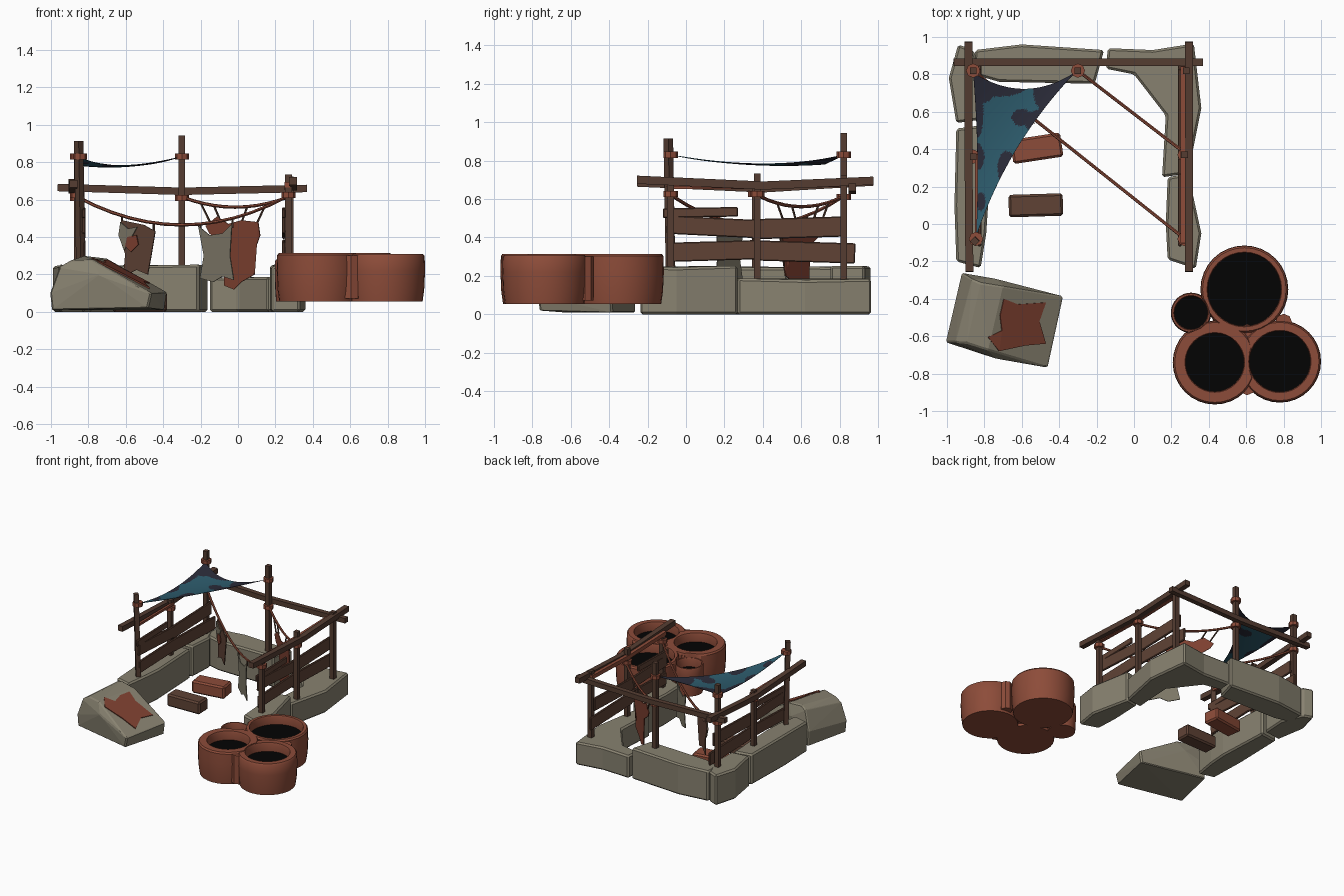
import bpy, bmesh, math, random
from mathutils import Vector, Matrix

if "Cube" in bpy.data.objects:
    bpy.data.objects.remove(bpy.data.objects["Cube"])
random.seed(4)

def mat(name, c):
    m = bpy.data.materials.new(name)
    m.diffuse_color = (*c, 1)
    m.use_nodes = True
    m.node_tree.nodes["Principled BSDF"].inputs["Base Color"].default_value = m.diffuse_color
    return m

STONE = mat("stone", (0.245, 0.222, 0.162))
WOOD = mat("plank wood", (0.115, 0.055, 0.036))
DARK = mat("post wood", (0.09, 0.046, 0.031))
CLAY = mat("clay", (0.265, 0.072, 0.041))
BLACK = mat("black liquid", (0.001, 0.001, 0.001))
BLUE = mat("blue cloth", (0.026, 0.105, 0.15))
NAVY = mat("navy cloth", (0.023, 0.024, 0.04))
HIDE = mat("red hide", (0.21, 0.052, 0.03))
GREY = mat("grey hide", (0.205, 0.185, 0.135))

def finish(name, bm, *mats, bevel=0, solid=0, smooth=False):
    bmesh.ops.recalc_face_normals(bm, faces=bm.faces)
    me = bpy.data.meshes.new(name)
    bm.to_mesh(me)
    bm.free()
    for m in mats:
        me.materials.append(m)
    ob = bpy.data.objects.new(name, me)
    bpy.context.collection.objects.link(ob)
    if smooth:
        bpy.ops.object.select_all(action='DESELECT')
        ob.select_set(True)
        bpy.context.view_layer.objects.active = ob
        bpy.ops.object.shade_smooth_by_angle(angle=math.radians(35))
    if solid:
        ob.modifiers.new("solid", 'SOLIDIFY').thickness = solid
    if bevel:
        b = ob.modifiers.new("bevel", 'BEVEL')
        b.width, b.segments = bevel, 1
    return ob

def rod(name, pts, r, m, sides=4):
    bm = bmesh.new()
    for a, b in zip(pts, pts[1:]):
        a, b = Vector(a), Vector(b)
        q = (b - a).to_track_quat('Z', 'Y').to_matrix().to_4x4()
        bmesh.ops.create_cone(bm, cap_ends=True, segments=sides, radius1=r, radius2=r,
                              depth=(b - a).length + r * 0.3,
                              matrix=Matrix.Translation((a + b) / 2) @ q @ Matrix.Rotation(math.pi / 4, 4, 'Z'))
    return finish(name, bm, m)

def box(name, loc, size, m, rot=(0, 0, 0), bevel=0):
    bm = bmesh.new()
    bmesh.ops.create_cube(bm, size=1)
    for v in bm.verts:
        v.co = Vector([c * s for c, s in zip(v.co, size)])
    ob = finish(name, bm, m, bevel=bevel)
    ob.location, ob.rotation_euler = loc, rot
    return ob

def prism(name, outline, z0, z1, m, bevel=0.012):
    bm = bmesh.new()
    lo = [bm.verts.new((x, y, z0)) for x, y in outline]
    hi = [bm.verts.new((x, y, z1 + random.uniform(-0.008, 0.004))) for x, y in outline]
    bm.faces.new(lo)
    bm.faces.new(hi)
    n = len(lo)
    for i in range(n):
        bm.faces.new((lo[i], lo[(i + 1) % n], hi[(i + 1) % n], hi[i]))
    return finish(name, bm, m, bevel=bevel)

# Stone footing in a U shape
prism("left_front_stone", [(-.95, -.20), (-.82, -.235), (-.79, -.05), (-.78, .1), (-.80, .53), (-.95, .51), (-.96, .1)], 0, .25, STONE)
prism("left_back_stone", [(-.95, .54), (-.80, .56), (-.79, .76), (-.86, .93), (-.94, .96), (-.99, .78)], 0, .25, STONE)
prism("back_stone", [(-.86, .80), (-.72, .76), (-.21, .75), (-.19, .82), (-.16, .93), (-.60, .96), (-.85, .93)], 0, .25, STONE)
prism("back_right_stone", [(-.15, .83), (.0, .80), (.17, .58), (.15, .25), (.29, .27), (.36, .62), (.32, .965),
                           (.1, .93), (-.14, .94)], 0, .185, STONE)
prism("right_front_stone", [(.18, -.19), (.33, -.24), (.36, -.05), (.29, .27), (.18, .25), (.17, 0)], 0, .25, STONE)

# Posts
for n, x, y, z0, z1, lean in [("left_front", -.84, -.08, .2, .91, -.012), ("left_mid", -.86, .36, .2, .69, 0),
                              ("left_back", -.86, .82, .2, .91, 0), ("back", -.30, .82, .2, .94, 0),
                              ("right_front", .27, -.08, .2, .69, 0), ("right_mid", .27, .37, .15, .73, 0),
                              ("right_back", .28, .82, .15, .72, 0)]:
    rod(n + "_post", [(x, y, z0), (x + lean, y + lean, z1)], .025, DARK)

# Sagging top beams
rod("left_beam", [(-.88, -.25, .685), (-.885, .4, .655), (-.885, .97, .69)], .03, DARK)
rod("right_beam", [(.295, -.25, .70), (.295, .4, .67), (.295, .97, .695)], .03, DARK)
rod("back_beam", [(-.96, .865, .665), (-.3, .865, .645), (.365, .865, .66)], .028, DARK)
rod("right_red_rail", [(.263, -.1, .68), (.263, .37, .668), (.265, .84, .68)], .022, CLAY)
rod("left_red_rail", [(-.84, -.08, .66), (-.842, .37, .66)], .013, CLAY)

# Rope wraps on the posts
for i, (x, y, z) in enumerate([(-.845, -.08, .83), (-.86, .82, .83), (-.30, .82, .83), (.27, -.08, .625),
                               (.27, .37, .625), (-.86, .36, .625), (-.86, .82, .61), (-.3, .82, .61)]):
    rod(f"rope_wrap_{i}", [(x, y, z - .01), (x, y, z + .01)], .038, CLAY, 8)

# Wall planks on the inside of the side posts
for side, x in (("left", -.825), ("right", .245)):
    for i, (y0, y1, z, h, t) in enumerate([(-.09, .39, .33, .10, .03), (.35, .88, .325, .105, -.03), (-.10, .38, .455, .095, -.05),
                                           (.34, .83, .45, .105, .03), (-.12, .27, .53, .05, .02)]):
        box(f"{side}_plank_{i}", (x, (y0 + y1) / 2, z), (.018, y1 - y0, h), WOOD, (t, 0, 0), .005)

# Low benches inside
box("front_bench", (-.525, .10, .05), (.29, .12, .10), WOOD, (0, 0, .03), .012)
box("back_bench", (-.52, .405, .055), (.27, .13, .10), CLAY, (0, 0, .15), .012)

# Sagging drying lines
def line_y(k, x):
    return .82 - .795 * (x + .86) if k == 1 else .82 - .77 * (x + .3)

def line_pt(k, x):
    a, b, sag = (-.86, .26, .15) if k == 1 else (-.3, .27, .055)
    t = (x - a) / (b - a)
    return (x, line_y(k, x), .615 - sag * 4 * t * (1 - t))

rod("long_line", [line_pt(1, -.86 + 1.12 * i / 12) for i in range(13)], .009, CLAY, 6)
rod("short_line", [line_pt(2, -.3 + .57 * i / 10) for i in range(11)], .009, CLAY, 6)

# Hides hung on the lines (outlines in x, z)
def hide(name, k, outline, m, off=0.0):
    bm = bmesh.new()
    bm.faces.new([bm.verts.new((x - off, line_y(k, x) - off, z)) for x, z in outline])
    bmesh.ops.triangulate(bm, faces=bm.faces)
    finish(name, bm, m, solid=.006)

hide("brown_hide", 1, [(-.62, .49), (-.58, .45), (-.50, .465), (-.44, .43), (-.46, .31), (-.48, .20), (-.54, .225),
                       (-.61, .19), (-.60, .31), (-.635, .41)], WOOD)
hide("brown_hide_corner", 1, [(-.62, .48), (-.58, .445), (-.53, .455), (-.56, .40), (-.60, .33), (-.63, .41)], GREY, .006)
hide("brown_hide_spot", 1, [(-.58, .40), (-.53, .41), (-.52, .36), (-.56, .32), (-.59, .35)], HIDE, .01)
hide("grey_hide", 1, [(-.21, .46), (-.15, .41), (-.08, .42), (-.03, .47), (-.04, .30), (-.02, .17), (-.08, .19),
                      (-.13, .16), (-.20, .18), (-.18, .30)], GREY)
hide("red_hide", 2, [(-.17, .46), (-.11, .51), (-.05, .47), (.02, .49), (.11, .48), (.12, .41), (.07, .28), (.09, .20),
                     (.02, .16), (-.02, .12), (-.07, .14), (-.07, .24), (-.08, .36), (-.15, .42)], HIDE)
for i, (x0, x1, z) in enumerate([(-.20, -.15, .48), (-.13, -.10, .50), (.05, .02, .48), (.15, .10, .47)]):
    rod(f"hide_string_{i}", [line_pt(2, x0), (x1, line_y(2, x1), z)], .006, DARK, 5)
for i, (x, z) in enumerate([(-.62, .48), (-.45, .43), (-.20, .45), (-.03, .46)]):
    rod(f"hide_tie_{i}", [line_pt(1, x), (x, line_y(1, x), z - .01)], .006, DARK, 5)

# Triangular awning with concave edges and a blotched pattern
A, B, C = Vector((-.86, .81, .825)), Vector((-.31, .815, .83)), Vector((-.845, -.07, .83))
N = 56
bm = bmesh.new()
grid = {}
for i in range(N + 1):
    for j in range(N + 1 - i):
        a, b = i / N, j / N
        c = 1 - a - b
        p = A * a + B * b + C * c
        p += Vector((0, -.09, 0)) * 4 * a * b * (1 - c) + Vector((-.05, .03, 0)) * 4 * b * c * (1 - a)
        p += Vector((.015, 0, 0)) * 4 * a * c * (1 - b)
        p.z -= .06 * (1 - a ** 3 - b ** 3 - c ** 3)
        grid[i, j] = bm.verts.new(p)
for i in range(N):
    for j in range(N - i):
        bm.faces.new((grid[i, j], grid[i + 1, j], grid[i, j + 1]))
        if i + j < N - 1:
            bm.faces.new((grid[i + 1, j], grid[i + 1, j + 1], grid[i, j + 1]))
# navy blots as ellipses (x, y, radius x, radius y)
blots = [(-.84, .74, .11, .10), (-.72, .76, .16, .08), (-.40, .72, .14, .16), (-.60, .57, .055, .045), (-.50, .55, .09, .06),
         (-.84, .60, .035, .14), (-.68, .30, .05, .09), (-.84, .36, .04, .07), (-.82, .12, .025, .05)]
for f in bm.faces:
    p = f.calc_center_median()
    f.material_index = int(any(((p.x - x) / rx) ** 2 + ((p.y - y) / ry) ** 2 < 1 for x, y, rx, ry in blots))
finish("awning", bm, BLUE, NAVY, solid=.003)

# Boulder with a stretched hide on its slope
R = Matrix.Translation((-.69, -.51, 0)) @ Matrix.Rotation(math.radians(-13), 4, 'Z')
bm = bmesh.new()
for u, v, z in [(-.27, -.19, .01), (-.27, .19, .01), (.26, -.20, .02), (.26, .19, .01), (-.28, -.19, .10), (-.28, .19, .13),
                (-.23, -.18, .24), (-.22, .17, .28), (-.17, .16, .30), (-.17, -.17, .275), (-.05, -.18, .28), (-.05, .17, .285),
                (.28, -.20, .10), (.275, .19, .105), (.0, -.215, .20), (-.1, .2, .2)]:
    bm.verts.new(R @ Vector((u, v, z)))
bmesh.ops.convex_hull(bm, input=bm.verts)
finish("boulder", bm, STONE, bevel=.008)
bm = bmesh.new()
vs = []
for x, y in [(-.695, -.40), (-.62, -.43), (-.47, -.42), (-.505, -.52), (-.47, -.64), (-.58, -.65), (-.72, -.68),
             (-.78, -.605), (-.705, -.57), (-.715, -.49)]:
    u = (R.inverted() @ Vector((x, y, 0))).x
    vs.append(bm.verts.new((x, y, .29 - .545 * max(u + .05, 0))))
bm.faces.new(vs)
bmesh.ops.triangulate(bm, faces=bm.faces)
finish("boulder_hide", bm, HIDE, solid=.008)

# Cluster of fused clay vats holding dark liquid
pots = [("large_vat", .59, -.35, .235, .195, .315), ("left_vat", .432, -.74, .225, .155, .315),
        ("right_vat", .78, -.735, .22, .162, .31), ("small_vat", .305, -.475, .108, .088, .28)]
S = 32
for k, (name, cx, cy, ro, ri, h) in enumerate(pots):
    bm = bmesh.new()
    prof = [(ro * .94, .055), (ro * .98, .12), (ro, .22), (ro * .99, h - .012), (ro * .95, h), (ri + .005, h),
            (ri, h - .012), (ri, h - .07)]
    rings = []
    for r0, z in prof:
        ring = []
        for s in range(S):
            t, r = 2 * math.pi * s / S, r0
            # keep the wall out of the neighbours' openings
            while r > ri + .012 and any(j != k and math.hypot(cx + r * math.cos(t) - q[1], cy + r * math.sin(t) - q[2]) < q[4] + .008
                                        for j, q in enumerate(pots)):
                r -= .004
            ring.append(bm.verts.new((cx + r * math.cos(t), cy + r * math.sin(t), z)))
        rings.append(ring)
    for lo, hi in zip(rings, rings[1:]):
        for s in range(S):
            bm.faces.new((lo[s], lo[(s + 1) % S], hi[(s + 1) % S], hi[s]))
    bm.faces.new(rings[0])
    bm.faces.new(rings[-1]).material_index = 1
    finish(name, bm, CLAY, BLACK, smooth=True)
# Clay webs joining the vats
for i, (x, y, r) in enumerate([(.605, -.58, .045), (.80, -.525, .045), (.605, -.865, .05), (.405, -.55, .03)]):
    rod(f"vat_joint_{i}", [(x, y, .08), (x, y, .295)], r, CLAY, 8)
